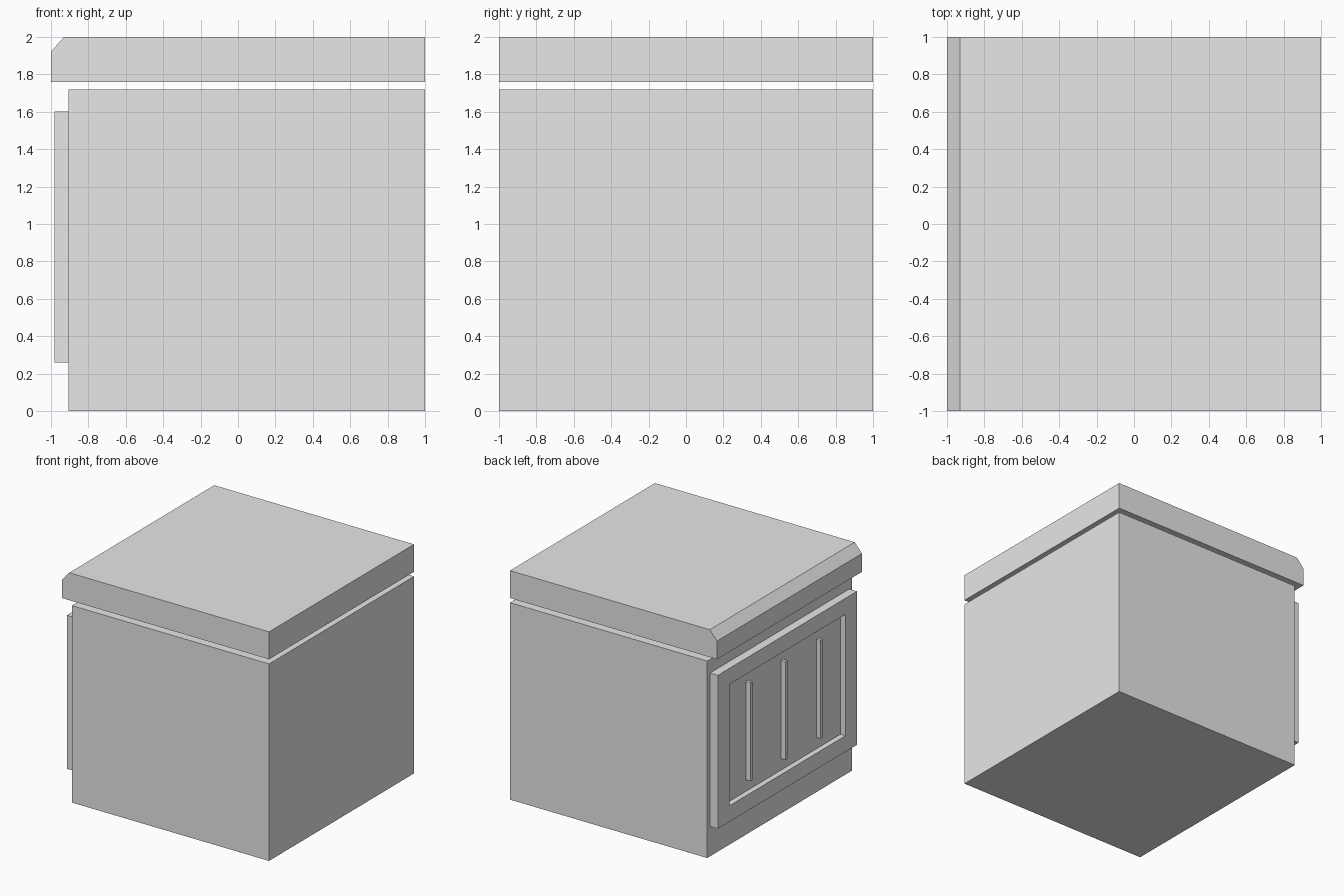
import bpy
import bmesh
from math import copysign
from mathutils import Matrix, Vector

old = bpy.data.objects.get("Cube")
if old:
    bpy.data.objects.remove(old, do_unlink=True)

# One plain grey for the whole model
grey = bpy.data.materials.new("light grey")
grey.use_nodes = True
COLOR = (0.8, 0.8, 0.8, 1)
grey.diffuse_color = COLOR
grey.node_tree.nodes["Principled BSDF"].inputs["Base Color"].default_value = COLOR


def add_object(name, bm):
    bmesh.ops.recalc_face_normals(bm, faces=bm.faces)
    mesh = bpy.data.meshes.new(name)
    bm.to_mesh(mesh)
    bm.free()
    mesh.materials.append(grey)
    obj = bpy.data.objects.new(name, mesh)
    bpy.context.collection.objects.link(obj)
    return obj


def box(low, high):
    low, high = Vector(low), Vector(high)
    bm = bmesh.new()
    place = Matrix.Translation((low + high) / 2) @ Matrix.Diagonal((*(high - low), 1))
    bmesh.ops.create_cube(bm, size=1, matrix=place)
    return bm


# Main body
add_object("body", box((-0.905, -1, 0), (1, 1, 1.72)))

# Lid: side profile with one sloped upper edge, extruded through the depth
bm = bmesh.new()
profile = [(-1, 1.76), (1, 1.76), (1, 2), (-0.93, 2), (-1, 1.92)]
face = bm.faces.new([bm.verts.new((x, -1, z)) for x, z in profile])
swept = bmesh.ops.extrude_face_region(bm, geom=[face])["geom"]
bmesh.ops.translate(bm, vec=(0, 2, 0),
                    verts=[g for g in swept if isinstance(g, bmesh.types.BMVert)])
add_object("lid", bm)

# Panel on the side, with its middle sunk inside a border
FRONT, FLOOR = -0.98, -0.932
bm = box((FRONT, -0.96, 0.26), (-0.905, 0.96, 1.6))
bm.normal_update()
middle = min(bm.faces, key=lambda f: f.calc_center_median().x)
bmesh.ops.inset_individual(bm, faces=[middle], thickness=0.15)
for v in middle.verts:
    v.co = (FRONT, copysign(0.8, v.co.y), 1.46 if v.co.z > 1 else 0.4)
sunk = bmesh.ops.extrude_discrete_faces(bm, faces=[middle])["faces"][0]
for v in sunk.verts:
    v.co.x = FLOOR
add_object("side_panel", bm)

# Three upright ribs on the sunken middle
for i in (-1, 0, 1):
    y = 0.485 * i + 0.005
    add_object(f"panel_rib_{i + 2}", box((FLOOR - 0.042, y - 0.014, 0.5),
                                         (FLOOR + 0.01, y + 0.014, 1.36)))
